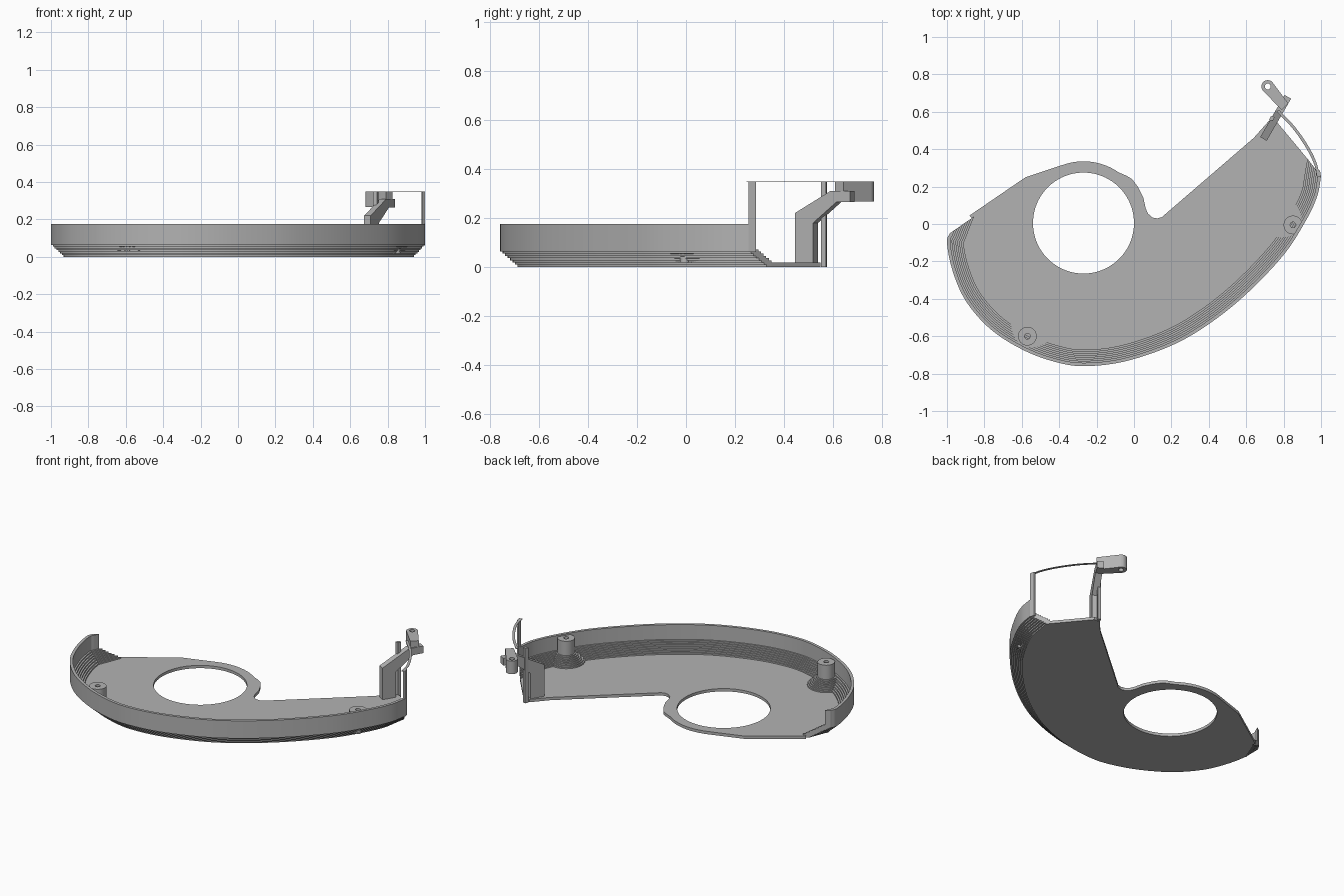
import bpy, bmesh, math
from mathutils import Vector as V

if "Cube" in bpy.data.objects:
    bpy.data.objects.remove(bpy.data.objects["Cube"])

grey = bpy.data.materials.new("plain_grey")
grey.diffuse_color = (0.45, 0.45, 0.45, 1)
grey.use_nodes = True
grey.node_tree.nodes["Principled BSDF"].inputs["Base Color"].default_value = grey.diffuse_color


def make(name, verts, faces, smooth=False):
    me = bpy.data.meshes.new(name)
    me.from_pydata([tuple(v) for v in verts], [], faces)
    bm = bmesh.new()
    bm.from_mesh(me)
    bmesh.ops.recalc_face_normals(bm, faces=bm.faces)
    bm.to_mesh(me)
    bm.free()
    me.materials.append(grey)
    ob = bpy.data.objects.new(name, me)
    bpy.context.collection.objects.link(ob)
    if smooth:
        bpy.context.view_layer.objects.active = ob
        ob.select_set(True)
        bpy.ops.object.shade_smooth_by_angle(angle=math.radians(25))
        ob.select_set(False)
    return ob


def spline(pts, n=8):
    """Smooth open path through 2D points."""
    p = [V(q) for q in pts]
    p = [2 * p[0] - p[1]] + p + [2 * p[-1] - p[-2]]
    out = []
    for i in range(1, len(p) - 2):
        a, b, c, d = p[i - 1:i + 3]
        for k in range(n):
            t = k / n
            out.append(0.5 * (2 * b + (c - a) * t + (2 * a - 5 * b + 4 * c - d) * t * t
                              + (3 * b - a - 3 * c + d) * t ** 3))
    return out + [p[-2]]


def circle(cx, cy, r, n=48, a0=0, a1=360):
    m = n if a1 - a0 == 360 else n - 1
    return [V((cx + r * math.cos(math.radians(a0 + (a1 - a0) * i / m)),
               cy + r * math.sin(math.radians(a0 + (a1 - a0) * i / m)))) for i in range(n)]


def plate(name, loops, z0, z1):
    """Flat plate from an outline and hole loops."""
    cu = bpy.data.curves.new(name, 'CURVE')
    cu.dimensions, cu.fill_mode, cu.extrude = '2D', 'BOTH', (z1 - z0) / 2
    for loop in loops:
        s = cu.splines.new('POLY')
        s.points.add(len(loop) - 1)
        for sp, q in zip(s.points, loop):
            sp.co = (q[0], q[1], 0, 1)
        s.use_cyclic_u = True
    tmp = bpy.data.objects.new(name + "_curve", cu)
    bpy.context.collection.objects.link(tmp)
    me = bpy.data.meshes.new_from_object(tmp.evaluated_get(bpy.context.evaluated_depsgraph_get()))
    verts = [(v.co.x, v.co.y, v.co.z + (z0 + z1) / 2) for v in me.vertices]
    faces = [tuple(f.vertices) for f in me.polygons]
    bpy.data.objects.remove(tmp)
    bm_ob = make(name, verts, faces)
    bm = bmesh.new()
    bm.from_mesh(bm_ob.data)
    bmesh.ops.remove_doubles(bm, verts=bm.verts, dist=1e-5)
    bmesh.ops.recalc_face_normals(bm, faces=bm.faces)
    bm.to_mesh(bm_ob.data)
    bm.free()
    return bm_ob


# Outer rim path, left end round the front to the right end
rim = spline([(-0.985, -0.05), (-1.0, -0.1), (-0.97, -0.25), (-0.9, -0.41), (-0.77, -0.56),
              (-0.6, -0.67), (-0.43, -0.735), (-0.27, -0.76), (-0.05, -0.735), (0.2, -0.65),
              (0.4, -0.535), (0.6, -0.375), (0.8, -0.165), (0.92, 0.02), (0.98, 0.15), (1.0, 0.255)])
miters = []
for i, p in enumerate(rim):
    t = (rim[min(i + 1, len(rim) - 1)] - rim[max(i - 1, 0)]).normalized()
    n = V((-t.y, t.x))
    # ends are cut along the straight edges of the floor
    d = n if 0 < i < len(rim) - 1 else V((0.82, 0.57)) if i == 0 else V((-0.61, 0.79))
    miters.append(d / d.dot(n))

# Rim wall: stepped lower edge inside and outside, swept along the path
N, FLOOR, TOP = 7, 0.018, 0.175
profile = []
for k in range(N):
    w, z = 0.07 * (1 - k / N), 0.063 * k / N
    profile += [(w, z), (w, z + 0.063 / N)]
profile += [(0, 0.063), (0, TOP), (0.018, TOP), (0.018, 0.081)]
for k in range(N):
    w, z = 0.018 + 0.07 * (k + 1) / N, 0.081 - 0.063 * k / N
    profile += [(w, z), (w, z - 0.063 / N)]
profile.append((0.088, 0))
verts, faces, m = [], [], len(profile)
for p, d in zip(rim, miters):
    verts += [(p.x + d.x * w, p.y + d.y * w, z) for w, z in profile]
for i in range(len(rim) - 1):
    for j in range(m):
        k = (j + 1) % m
        faces.append((i * m + j, i * m + k, (i + 1) * m + k, (i + 1) * m + j))
faces += [tuple(range(m)), tuple(range(len(verts) - m, len(verts)))]
make("rim_wall", verts, faces, True)

# Floor plate with the large round opening
inner = [p + d * 0.08 for p, d in zip(rim, miters)]
back = [(0.76, 0.55), (0.72, 0.55), (0.64, 0.46), (0.17, 0.055), (0.15, 0.037), (0.125, 0.03),
        (0.1, 0.034), (0.075, 0.055), (0.062, 0.085), (0.05, 0.14), (0.02, 0.2), (-0.01, 0.24),
        (-0.04, 0.258)] + circle(-0.27, 0.005, 0.33, 14, 55, 108) + [(-0.58, 0.25), (-0.88, 0.045)]
plate("floor_plate", [inner + back, circle(-0.27, 0.005, 0.27, 96)], 0, FLOOR)


def inset(q):
    """Signed distance inside the rim path."""
    best = None
    for a, b in zip(rim, rim[1:]):
        e = b - a
        t = max(0, min(1, (q - a).dot(e) / e.dot(e)))
        r = q - a - e * t
        if best is None or r.length < abs(best):
            best = math.copysign(r.length, e.x * r.y - e.y * r.x)
    return best


# Screw bosses with stepped flared bases, kept inside the wall
def boss(name, cx, cy, seg=40):
    prof = [(0.015, 0.02), (0.015, 0.165), (0.05, 0.165), (0.05, 0.074)]
    for k in range(N):
        r, z = 0.05 + 0.06 * (k + 1) / N, 0.074 - 0.056 * k / N
        prof += [(r, z), (r, z - 0.056 / N)]
    c, vs, fs = V((cx, cy)), [], []
    for r, z in prof:
        for s in range(seg):
            a = 2 * math.pi * s / seg
            d, rr = V((math.cos(a), math.sin(a))), r
            while rr > 0.02 and inset(c + d * rr) < 0.008 + 0.07 * max(0, 1 - z / 0.063):
                rr -= 0.003
            vs.append((cx + d.x * rr, cy + d.y * rr, z))
    for i in range(len(prof) - 1):
        for s in range(seg):
            t = (s + 1) % seg
            fs.append((i * seg + s, i * seg + t, (i + 1) * seg + t, (i + 1) * seg + s))
    fs.append(tuple(range(seg)))
    make(name, vs, fs, True)


boss("front_boss", -0.57, -0.6)
boss("right_boss", 0.85, -0.005)

# Cranked bracket arm: side profile (y, z) pushed across its width
side = [(0.455, 0), (0.455, 0.22), (0.6, 0.31), (0.68, 0.31), (0.68, 0.265), (0.625, 0.265),
        (0.53, 0.18), (0.53, 0)]
across = V((0.86, -0.51)) * 0.02
vs = []
for sgn in (-1, 1):
    for y, z in side:
        vs.append((0.695 + (y - 0.46) * 0.58 + sgn * across.x, y + sgn * across.y, z))
n = len(side)
fs = [tuple(range(n)), tuple(range(n, 2 * n))]
fs += [(i, (i + 1) % n, n + (i + 1) % n, n + i) for i in range(n)]
make("bracket_arm", vs, fs)

# Pierced lug at the end of the arm
lug = circle(0.715, 0.735, 0.034, 16, 45, 225) + [(0.765, 0.635), (0.79, 0.61), (0.825, 0.645)]
plate("bracket_lug", [lug, circle(0.715, 0.735, 0.016, 20)], 0.267, 0.35)

# Thin curved top strip from the wall to the bracket
strip = spline([(0.993, 0.255), (0.975, 0.33), (0.93, 0.42), (0.86, 0.52), (0.775, 0.61)], 5)
side_n = [V((-0.013, -0.008))] * len(strip)
plate("top_strip", [strip + [p + d for p, d in zip(strip, side_n)][::-1]], 0.347, 0.35)

# Slim posts carrying the strip
plate("wall_post", [[(0.988, 0.255), (1.0, 0.255), (0.994, 0.286), (0.982, 0.286)]], 0.06, 0.35)
plate("bracket_post", [[(0.722, 0.555), (0.742, 0.552), (0.752, 0.572), (0.732, 0.577)]], 0, 0.35)
